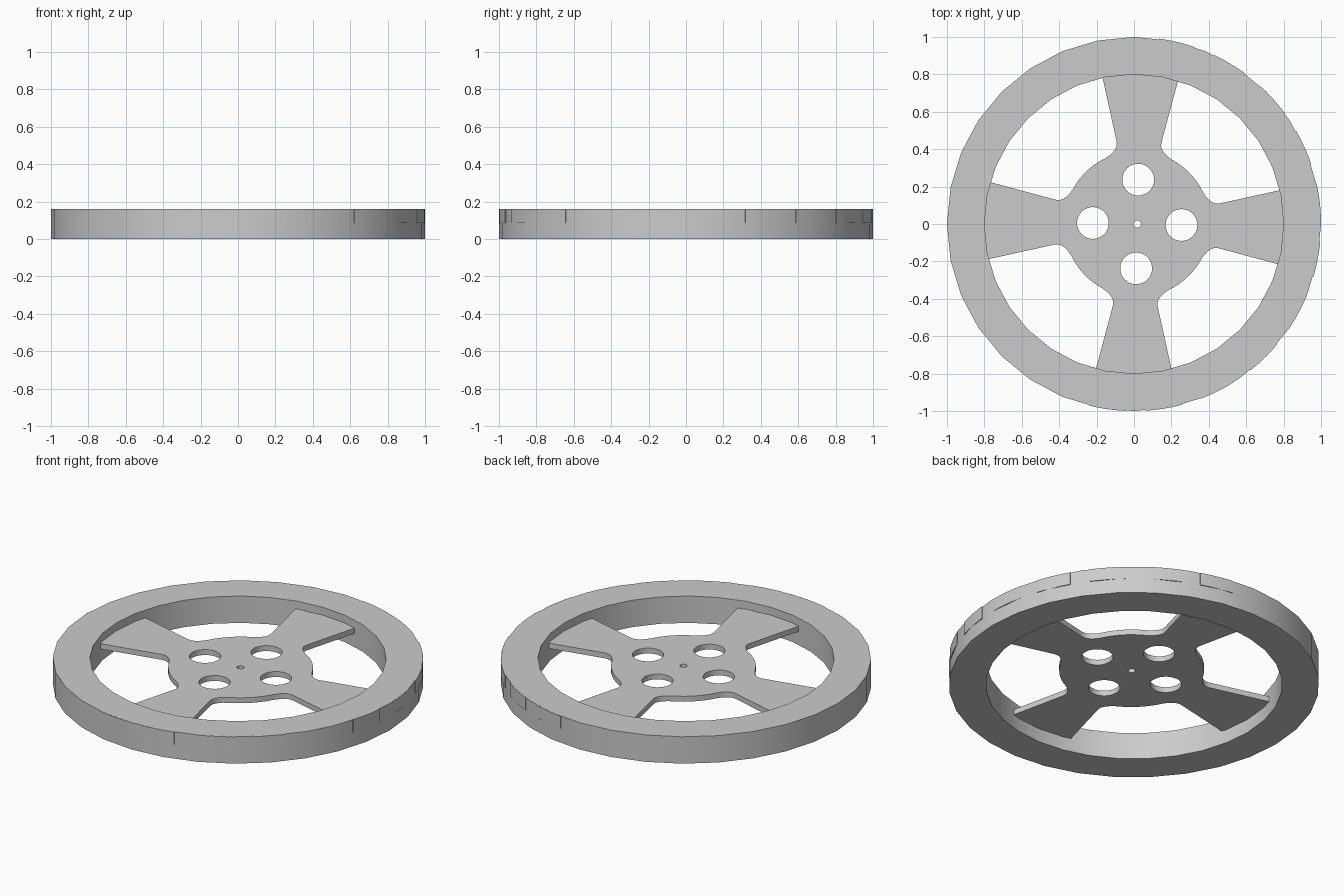
import bpy, bmesh, math
from math import cos, sin, radians

cube = bpy.data.objects.get("Cube")
if cube:
    bpy.data.objects.remove(cube, do_unlink=True)

grey = bpy.data.materials.new("grey plastic")
grey.use_nodes = True
colour = (0.6, 0.6, 0.6, 1)
grey.diffuse_color = colour
grey.node_tree.nodes["Principled BSDF"].inputs["Base Color"].default_value = colour


def finish(ob):
    ob.data.materials.clear()
    ob.data.materials.append(grey)
    bpy.ops.object.select_all(action='DESELECT')
    ob.select_set(True)
    bpy.context.view_layer.objects.active = ob
    bpy.ops.object.shade_smooth_by_angle(angle=radians(30))


def ring(name, inner, outer, z0, z1, start, end, steps):
    """Rectangular section swept around z; a full turn closes on itself."""
    closed = end - start >= 360
    bm = bmesh.new()
    sections = []
    for i in range(steps if closed else steps + 1):
        a = radians(start + (end - start) * i / steps)
        sections.append([bm.verts.new((r * cos(a), r * sin(a), z))
                         for r, z in ((inner, z0), (outer, z0), (outer, z1), (inner, z1))])
    for i in range(steps):
        p, q = sections[i], sections[(i + 1) % len(sections)]
        for k in range(4):
            n = (k + 1) % 4
            bm.faces.new((p[k], q[k], q[n], p[n]))
    if not closed:
        bm.faces.new(sections[0])
        bm.faces.new(sections[-1])
    bmesh.ops.recalc_face_normals(bm, faces=bm.faces)
    me = bpy.data.meshes.new(name)
    bm.to_mesh(me)
    bm.free()
    ob = bpy.data.objects.new(name, me)
    bpy.context.collection.objects.link(ob)
    finish(ob)


# Rim and the shallow raised pads along part of its edge
ring("rim", 0.8, 1.0, 0, 0.16, 0, 360, 32)
for i in range(11):
    a = -104 + 17.5 * i
    ring(f"rim_pad_{i + 1}", 0.95, 1.0, 0.085, 0.1595, a, a + 11.3, 6)

# Hub and spokes: one spoke side with its fillet, mirrored and turned four times
side = [(0.82, 0.213), (0.46, 0.125), (0.435, 0.119), (0.415, 0.119),
        (0.397, 0.126), (0.381, 0.138), (0.367, 0.151)]
side += [(0.391 * cos(radians(a)), 0.391 * sin(radians(a))) for a in (27, 32, 37, 42)]
spoke = [(x, -y) for x, y in reversed(side)] + side
outline = []
for k in range(4):
    c, s = cos(k * math.pi / 2), sin(k * math.pi / 2)
    outline += [(x * c - y * s, x * s + y * c) for x, y in spoke]


def circle(cx, cy, r, n):
    return [(cx + r * cos(math.tau * i / n), cy + r * sin(math.tau * i / n)) for i in range(n)]


loops = [outline, circle(0, 0, 0.02, 16)]
loops += [circle(0.237 * cos(k * math.pi / 2), 0.237 * sin(k * math.pi / 2), 0.085, 32)
          for k in range(4)]

curve = bpy.data.curves.new("hub_and_spokes", 'CURVE')
curve.dimensions = '2D'
curve.fill_mode = 'BOTH'
curve.extrude = 0.016
for pts in loops:
    sp = curve.splines.new('POLY')
    sp.points.add(len(pts) - 1)
    for p, (x, y) in zip(sp.points, pts):
        p.co = (x, y, 0, 1)
    sp.use_cyclic_u = True
hub = bpy.data.objects.new("hub_and_spokes", curve)
bpy.context.collection.objects.link(hub)
hub.location = (0.017, 0, 0.097)
hub.rotation_euler.z = radians(-1.3)
bpy.ops.object.select_all(action='DESELECT')
hub.select_set(True)
bpy.context.view_layer.objects.active = hub
bpy.ops.object.convert(target='MESH')
hub = bpy.context.object

# Weld the caps to the walls
bm = bmesh.new()
bm.from_mesh(hub.data)
bmesh.ops.remove_doubles(bm, verts=bm.verts, dist=0.0001)
bmesh.ops.recalc_face_normals(bm, faces=bm.faces)
bm.to_mesh(hub.data)
bm.free()
finish(hub)
